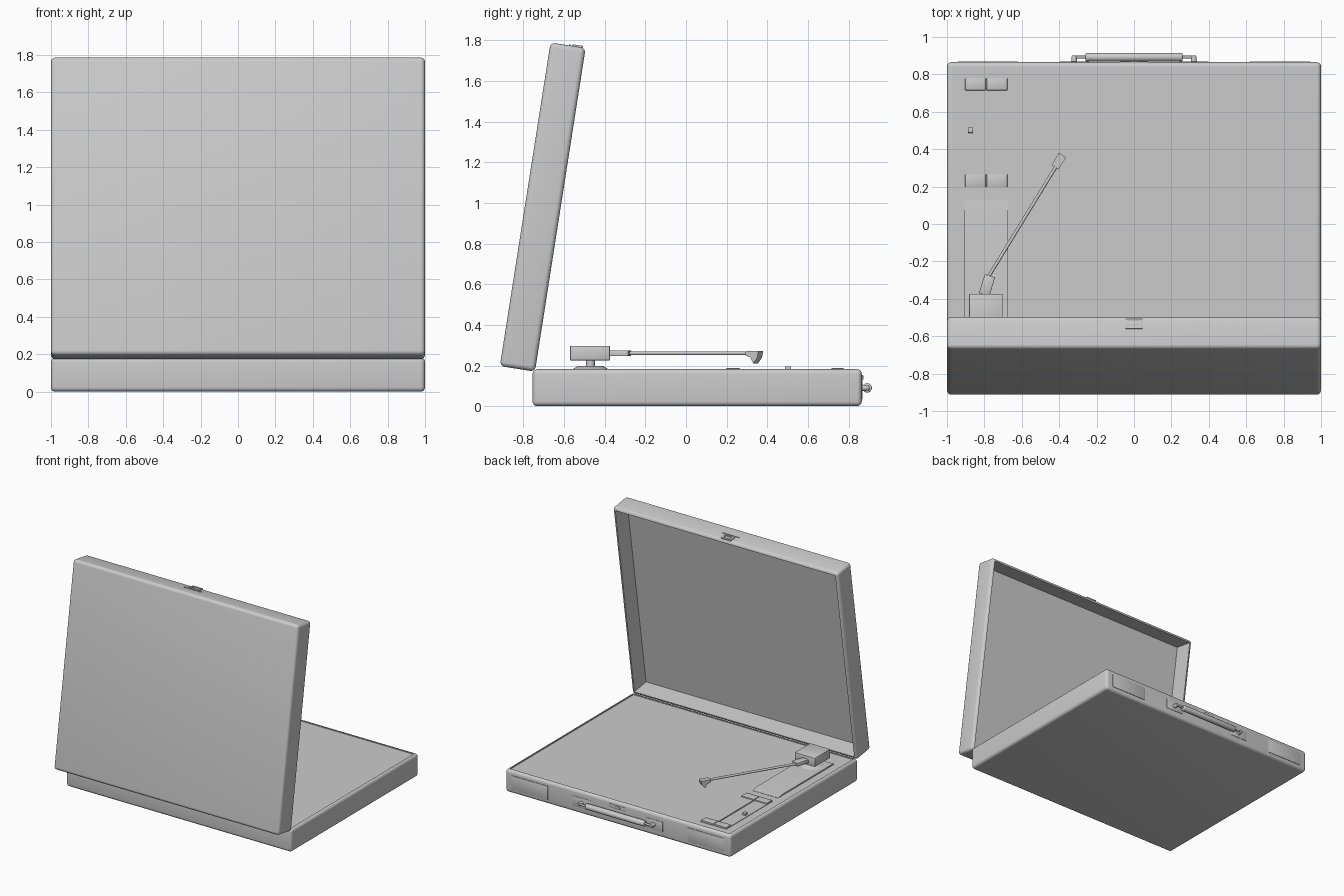
import bpy, bmesh, math
from mathutils import Matrix, Vector

if "Cube" in bpy.data.objects:
    bpy.data.objects.remove(bpy.data.objects["Cube"])


def finish(name, bm, mat=Matrix(), angle=35):
    bm.transform(mat)
    bmesh.ops.recalc_face_normals(bm, faces=bm.faces)
    me = bpy.data.meshes.new(name)
    bm.to_mesh(me)
    bm.free()
    ob = bpy.data.objects.new(name, me)
    bpy.context.collection.objects.link(ob)
    bpy.ops.object.select_all(action='DESELECT')
    ob.select_set(True)
    bpy.context.view_layer.objects.active = ob
    bpy.ops.object.shade_smooth_by_angle(angle=math.radians(angle))
    return ob


def rounded_box(lo, hi, r=0.0, seg=2):
    lo, hi = Vector(lo), Vector(hi)
    bm = bmesh.new()
    bmesh.ops.create_cube(bm, size=1)
    for v in bm.verts:
        v.co = (lo + hi) / 2 + v.co * (hi - lo)
    if r:
        bmesh.ops.bevel(bm, geom=bm.edges[:], offset=r, segments=seg,
                        profile=0.5, affect='EDGES')
    return bm


def box(name, lo, hi, r=0.0, mat=Matrix()):
    return finish(name, rounded_box(lo, hi, r), mat)


def tray(name, lo, hi, direction, rim, depth, mat=Matrix()):
    """Rounded case half whose face along direction is sunk to form a cavity."""
    d = Vector(direction)
    bm = rounded_box(lo, hi, 0.024, 5)
    bm.normal_update()
    face = max((f for f in bm.faces if f.normal.dot(d) > 0.99), key=lambda f: f.calc_area())
    if rim:
        bmesh.ops.inset_region(bm, faces=[face], thickness=rim)
    new = bmesh.ops.extrude_discrete_faces(bm, faces=[face])['faces'][0]
    bmesh.ops.translate(bm, verts=new.verts[:], vec=-d * depth)
    return finish(name, bm, mat)


def rod(name, a, b, r, r2=None, n=20, bevel=0):
    a, b = Vector(a), Vector(b)
    bm = bmesh.new()
    bmesh.ops.create_cone(bm, cap_ends=True, segments=n, radius1=r,
                          radius2=r if r2 is None else r2, depth=(b - a).length)
    if bevel:
        caps = [e for f in bm.faces if len(f.verts) > 4 for e in f.edges]
        bmesh.ops.bevel(bm, geom=caps, offset=bevel, segments=3, profile=0.5, affect='EDGES')
    q = (b - a).to_track_quat('Z', 'Y').to_matrix().to_4x4()
    return finish(name, bm, Matrix.Translation((a + b) / 2) @ q)


def prism(name, profile, width, mat=Matrix()):
    """Side profile of (y, z) points given a width along x."""
    bm = bmesh.new()
    f = bm.faces.new([bm.verts.new((-width / 2, y, z)) for y, z in profile])
    g = bmesh.ops.extrude_face_region(bm, geom=[f])['geom']
    bmesh.ops.translate(bm, vec=(width, 0, 0),
                        verts=[v for v in g if isinstance(v, bmesh.types.BMVert)])
    return finish(name, bm, mat)


# Case halves: base with a slightly sunk deck, and the hollow leaning lid
tray("case_base", (-1, -0.755, 0), (1, 0.865, 0.182), (0, 0, 1), 0, 0.008)
LID = Matrix.Translation((0, -0.705, 0.98)) @ Matrix.Rotation(math.radians(-8.9), 4, 'X')
tray("case_lid", (-1, -0.0875, -0.806), (1, 0.0875, 0.806), (0, 1, 0), 0, 0.15, LID)

# Latch on the top edge of the lid
box("latch_plate", (-0.075, 0.005, 0.80), (0.075, 0.012, 0.811), 0.001, LID)
for s in (-1, 1):
    box("latch_frame_side", (s * 0.037 - 0.008, 0.022, 0.80), (s * 0.037 + 0.008, 0.072, 0.814), 0.002, LID)
    box("latch_frame_bar", (-0.045, 0.047 + s * 0.021 - 0.006, 0.80),
        (0.045, 0.047 + s * 0.021 + 0.006, 0.814), 0.002, LID)
box("latch_button", (-0.025, 0.037, 0.80), (0.025, 0.057, 0.811), 0.002, LID)

# Carry handle with end pins and brackets
HY, HZ = 0.892, 0.09
rod("handle_grip", (-0.26, HY, HZ), (0.26, HY, HZ), 0.023, bevel=0.007)
rod("handle_pin", (-0.33, HY, HZ), (0.33, HY, HZ), 0.008, n=12)
for s in (-1, 1):
    rod("handle_bracket", (s * 0.32, 0.86, HZ), (s * 0.32, 0.902, HZ), 0.017, 0.012, bevel=0.003)
    box("handle_mount", (s * 0.32 - 0.08, 0.86, 0.05), (s * 0.32 + 0.08, 0.868, 0.13), 0.002)
    # Speaker panels at the ends of the same wall
    box("speaker_panel", (s * 0.78 - 0.16, 0.86, 0.035), (s * 0.78 + 0.16, 0.869, 0.145), 0.002)
box("latch_catch", (-0.075, 0.86, 0.125), (0.075, 0.868, 0.155), 0.002)
box("latch_catch_hook", (-0.02, 0.86, 0.13), (0.02, 0.874, 0.15), 0.002)

# Control panel: plate, raised end blocks, ridge and slider knob
X0, X1, XM = -0.905, -0.675, -0.79
box("control_plate", (X0, 0.195, 0.165), (X1, 0.78, 0.178))
for y0, y1 in ((0.197, 0.265), (0.715, 0.778)):
    for a, b in ((X0 + 0.002, XM - 0.002), (XM + 0.002, X1 - 0.002)):
        box("control_end_block", (a, y0, 0.17), (b, y1, 0.187), 0.003)
box("control_ridge", (XM - 0.004, 0.265, 0.17), (XM + 0.004, 0.715, 0.183))
box("slider_knob", (-0.888, 0.487, 0.17), (-0.86, 0.517, 0.196), 0.003)

# Tonearm plate with a sloping end
prism("tonearm_plate", [(-0.575, 0.165), (0.125, 0.165), (0.125, 0.176), (0.06, 0.184), (-0.575, 0.184)],
      X1 - X0, Matrix.Translation((XM, 0, 0)))

# Tonearm: turning base, post, counterweight block, arm and needle head
rod("tonearm_base", (XM, -0.47, 0.18), (XM, -0.47, 0.198), 0.092, 0.06, n=32)
rod("tonearm_post", (XM, -0.47, 0.19), (XM, -0.47, 0.23), 0.022)
box("tonearm_block", (-0.882, -0.571, 0.225), (-0.702, -0.374, 0.297), 0.005)
A, B = Vector((-0.783, -0.29, 0.26)), Vector((-0.415, 0.31, 0.26))
box("arm_joint", (-0.029, -0.055, -0.014), (0.029, 0.05, 0.014), 0.003,
    Matrix.Translation((-0.785, -0.325, 0.26)) @ Matrix.Rotation(math.radians(-17), 4, 'Z'))
rod("tonearm_rod", A, B, 0.009, n=12)
HEAD = Matrix.Translation((-0.402, 0.336, 0)) @ Matrix.Rotation(math.radians(-31.5), 4, 'Z')
prism("needle_head", [(-0.038, 0.25), (-0.038, 0.27), (0.038, 0.272), (0.03, 0.238), (0.008, 0.21), (-0.01, 0.24)],
      0.045, HEAD)
